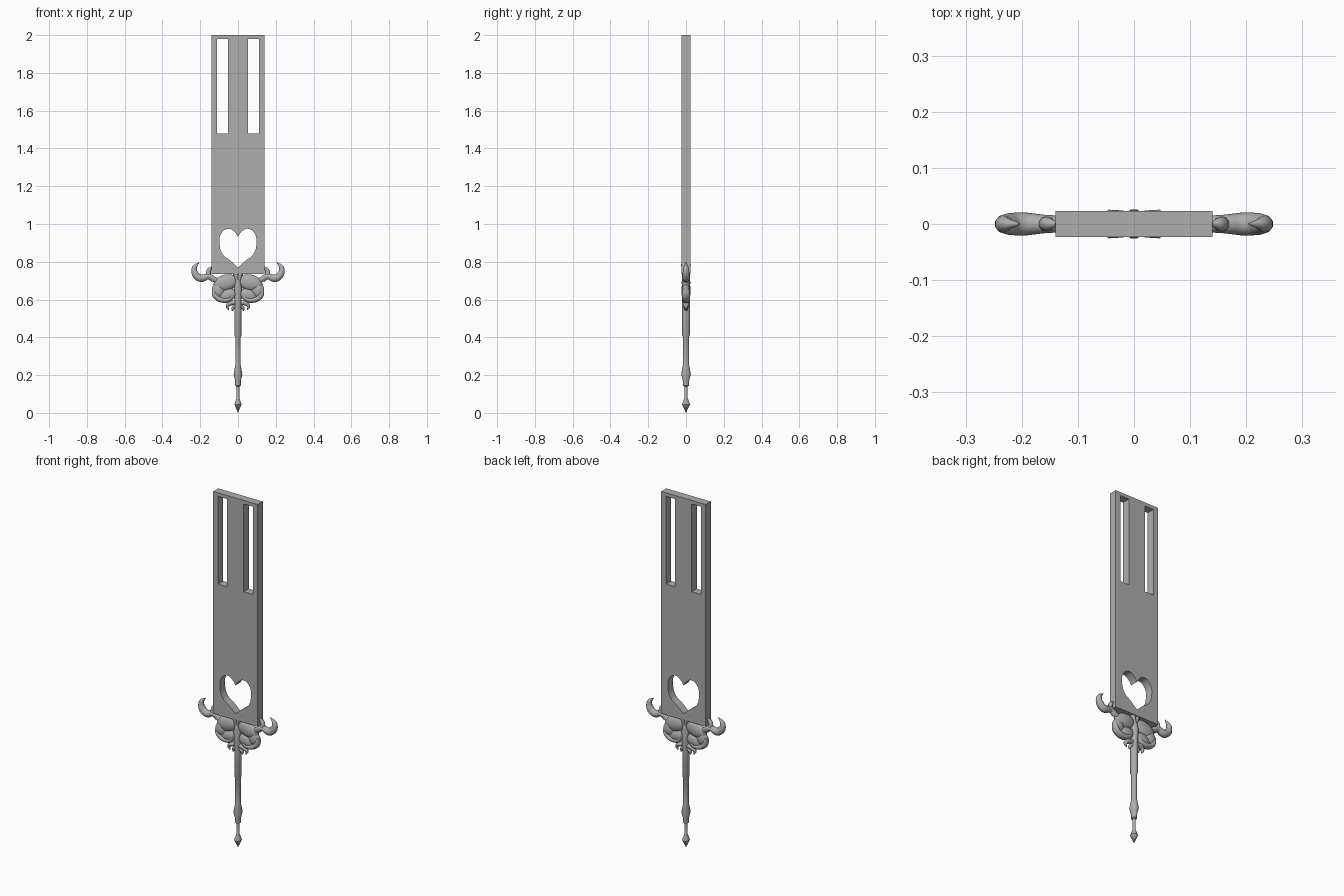
import bpy, bmesh, math

cube = bpy.data.objects.get("Cube")
if cube:
    bpy.data.objects.remove(cube, do_unlink=True)

steel = bpy.data.materials.new("plain_grey")
steel.use_nodes = True
GREY = (0.42, 0.42, 0.42, 1)
steel.diffuse_color = GREY
steel.node_tree.nodes["Principled BSDF"].inputs["Base Color"].default_value = GREY


def finish(obj, angle=40):
    """Turn into a mesh, colour it and smooth it."""
    bpy.ops.object.select_all(action='DESELECT')
    obj.select_set(True)
    bpy.context.view_layer.objects.active = obj
    if obj.type == 'CURVE':
        bpy.ops.object.convert(target='MESH')
        obj = bpy.context.object
    obj.data.materials.clear()
    obj.data.materials.append(steel)
    bpy.ops.object.shade_smooth_by_angle(angle=math.radians(angle))
    return obj


def new_curve(name, dims):
    data = bpy.data.curves.new(name, 'CURVE')
    data.dimensions = dims
    obj = bpy.data.objects.new(name, data)
    bpy.context.collection.objects.link(obj)
    return obj, data


def plate(name, outlines, half):
    """Flat plate in the xz plane; the inner outlines become holes."""
    obj, data = new_curve(name, '2D')
    data.fill_mode = 'BOTH'
    data.extrude = half
    for kind, pts in outlines:
        s = data.splines.new(kind)
        if kind == 'POLY':
            s.points.add(len(pts) - 1)
            for p, (x, z) in zip(s.points, pts):
                p.co = (x, z, 0, 1)
        else:
            s.bezier_points.add(len(pts) - 1)
            for p, (x, z, sharp) in zip(s.bezier_points, pts):
                p.co = (x, z, 0)
                p.handle_left_type = p.handle_right_type = 'VECTOR' if sharp else 'AUTO'
            s.resolution_u = 6
        s.use_cyclic_u = True
    obj.rotation_euler.x = math.pi / 2
    return finish(obj)


def tube(name, pts, flat=1.0):
    """Tapered scroll through (x, z, radius), made for both sides."""
    for label, side in (("left", 1), ("right", -1)):
        obj, data = new_curve(f"{label}_{name}", '3D')
        data.bevel_depth = 1
        data.bevel_resolution = 3
        data.use_fill_caps = True
        data.resolution_u = 6
        s = data.splines.new('BEZIER')
        s.bezier_points.add(len(pts) - 1)
        for p, (x, z, r) in zip(s.bezier_points, pts):
            p.co = (side * x, 0, z)
            p.radius = r
            p.handle_left_type = p.handle_right_type = 'AUTO'
        obj.scale.y = flat
        finish(obj, 60)


def lobe(name, x, z, rx, ry, rz, tilt=0):
    """Flattened rounded lobe, made for both sides."""
    for label, side in (("left", 1), ("right", -1)):
        bpy.ops.mesh.primitive_uv_sphere_add(segments=20, ring_count=12, location=(side * x, 0, z))
        obj = bpy.context.object
        obj.name = f"{label}_{name}"
        obj.scale = (rx, ry, rz)
        obj.rotation_euler.y = side * tilt
        finish(obj, 60)


def box(x0, x1, z0, z1):
    return 'POLY', [(x0, z0), (x1, z0), (x1, z1), (x0, z1)]


# Blade with two slots and a heart-shaped opening
half_heart = [(0.045, 0.81, False), (0.078, 0.835, False), (0.098, 0.9, False),
              (0.085, 0.955, False), (0.05, 0.975, False), (0.015, 0.955, False)]
heart = ([(0, 0.77, True)] + half_heart + [(0, 0.932, True)]
         + [(-x, z, s) for x, z, s in reversed(half_heart)])
plate("blade", [box(-0.14, 0.14, 0.735, 2.0), box(-0.11, -0.052, 1.48, 1.98),
                box(0.052, 0.11, 1.48, 1.98), ('BEZIER', heart)], 0.023)

# Handle: turned rod with a collar and a pointed tip
profile = [(0, 0), (0.019, 0.045), (0.008, 0.078), (0.008, 0.14), (0.015, 0.145),
           (0.015, 0.17), (0.023, 0.205), (0.014, 0.255), (0.014, 0.4),
           (0.018, 0.41), (0.019, 0.6), (0.022, 0.66), (0.012, 0.72), (0, 0.77)]
bm = bmesh.new()
verts = [bm.verts.new((r, 0, z)) for r, z in profile]
edges = [bm.edges.new(pair) for pair in zip(verts, verts[1:])]
bmesh.ops.spin(bm, geom=verts + edges, cent=(0, 0, 0), axis=(0, 0, 1),
               angle=2 * math.pi, steps=14)
bmesh.ops.remove_doubles(bm, verts=bm.verts, dist=0.0005)
bmesh.ops.recalc_face_normals(bm, faces=bm.faces)
mesh = bpy.data.meshes.new("handle")
bm.to_mesh(mesh)
bm.free()
handle = bpy.data.objects.new("handle", mesh)
bpy.context.collection.objects.link(handle)
handle.scale.y = 1.15
finish(handle, 35)

# Guard: swollen lobes beneath the blade
lobe("upper_lobe", 0.065, 0.69, 0.066, 0.023, 0.042, 0.25)
lobe("outer_lobe", 0.105, 0.65, 0.034, 0.02, 0.038)
lobe("lower_lobe", 0.052, 0.625, 0.05, 0.02, 0.032, 0.3)

# Scrollwork: horns, rim curls, leaves and small lower curls
tube("horn", [(0.115, 0.70, 0.014), (0.155, 0.722, 0.016), (0.198, 0.713, 0.021),
              (0.226, 0.735, 0.019), (0.23, 0.768, 0.014), (0.205, 0.797, 0.002)])
tube("horn_bud", [(0.13, 0.70, 0.012), (0.155, 0.73, 0.014), (0.152, 0.758, 0.012),
                  (0.138, 0.772, 0.004)])
tube("rim_curl", [(0.02, 0.655, 0.008), (0.042, 0.605, 0.014), (0.085, 0.598, 0.015),
                  (0.12, 0.62, 0.015), (0.128, 0.66, 0.011)], 1.4)
tube("leaf", [(0.004, 0.7, 0.012), (0.02, 0.755, 0.016), (0.045, 0.785, 0.017),
              (0.075, 0.815, 0.004)], 1.5)
tube("lower_curl", [(0.015, 0.585, 0.012), (0.04, 0.58, 0.013), (0.056, 0.565, 0.009),
                    (0.05, 0.545, 0.003)], 1.3)
tube("lower_bud", [(0.012, 0.57, 0.01), (0.026, 0.556, 0.009), (0.03, 0.54, 0.003)], 1.3)
